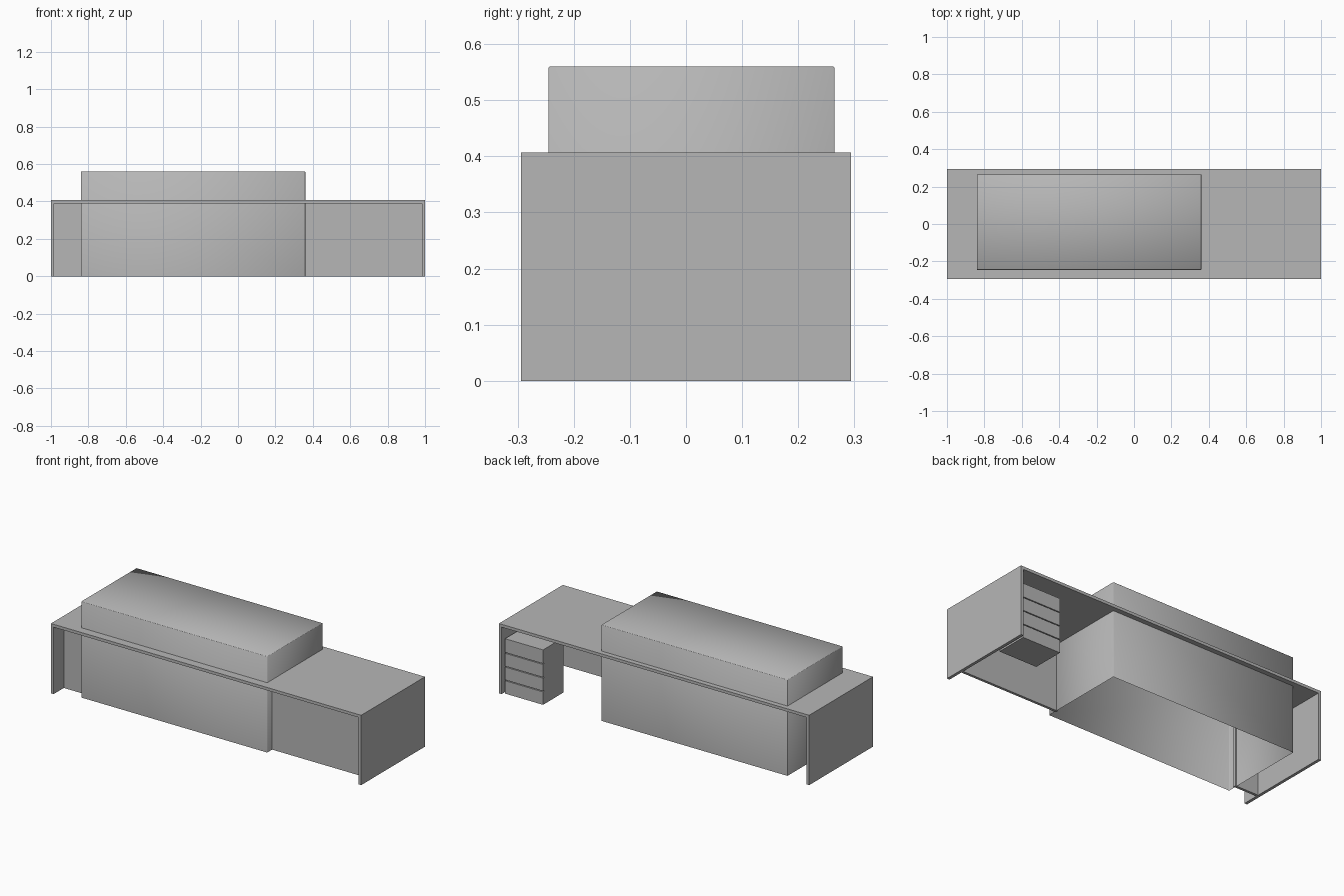
import bpy, bmesh
from mathutils import Vector

if "Cube" in bpy.data.objects:
    bpy.data.objects.remove(bpy.data.objects["Cube"], do_unlink=True)

GREY = (0.47, 0.47, 0.47, 1.0)
mat = bpy.data.materials.new("plain_grey")
mat.use_nodes = True
mat.diffuse_color = GREY
mat.node_tree.nodes["Principled BSDF"].inputs["Base Color"].default_value = GREY


def box(name, lo, hi, open_bottom=False, bevel=0.0):
    """Box between two corners, optionally without a floor and with softened edges."""
    lo, hi = Vector(lo), Vector(hi)
    bm = bmesh.new()
    bmesh.ops.create_cube(bm, size=1)
    for v in bm.verts:
        v.co = [(lo[i] + hi[i]) / 2 + v.co[i] * (hi[i] - lo[i]) for i in range(3)]
    if open_bottom:
        floor = [f for f in bm.faces if f.normal.z < -0.5]
        bmesh.ops.delete(bm, geom=floor, context="FACES_ONLY")
    if bevel:
        edges = [e for e in bm.edges if not e.is_boundary]
        bmesh.ops.bevel(bm, geom=edges, offset=bevel, segments=1, affect="EDGES")
        for f in bm.faces:
            f.smooth = True
    mesh = bpy.data.meshes.new(name)
    bm.to_mesh(mesh)
    bm.free()
    mesh.materials.append(mat)
    obj = bpy.data.objects.new(name, mesh)
    bpy.context.collection.objects.link(obj)
    return obj


# Desk shell: top slab and two end panels
W, FRONT, BACK, H, T = 1.0, -0.294, 0.294, 0.407, 0.017
box("desk_top", (-W, FRONT, H - T), (W, BACK, H))
for side, x in (("right", -W), ("left", W - T)):
    box(side + "_end_panel", (x, FRONT, 0), (x + T, BACK, H - T))

# Hollow block that rises through the top
box("counter_block", (-0.84, -0.245, 0), (0.36, 0.265, 0.56), open_bottom=True, bevel=0.002)

# Recessed modesty panels on both sides of the block
box("right_modesty_panel", (-W + T, -0.2, 0), (-0.832, -0.185, H - T))
box("left_modesty_panel", (0.352, -0.2, 0), (W - T, -0.185, H - T))

# Drawer pedestal with four fronts facing the back
X0, X1, TOP, COUNT, GAP = 0.727, 0.972, 0.32, 4, 0.005
box("pedestal_body", (X0, 0.09, 0), (X1, 0.268, TOP))
step = TOP / COUNT
for i in range(COUNT):
    z = i * step
    top = z + step - (GAP if i < COUNT - 1 else 0)
    box(f"drawer_front_{i + 1}", (X0, 0.268, z), (X1, 0.278, top))
